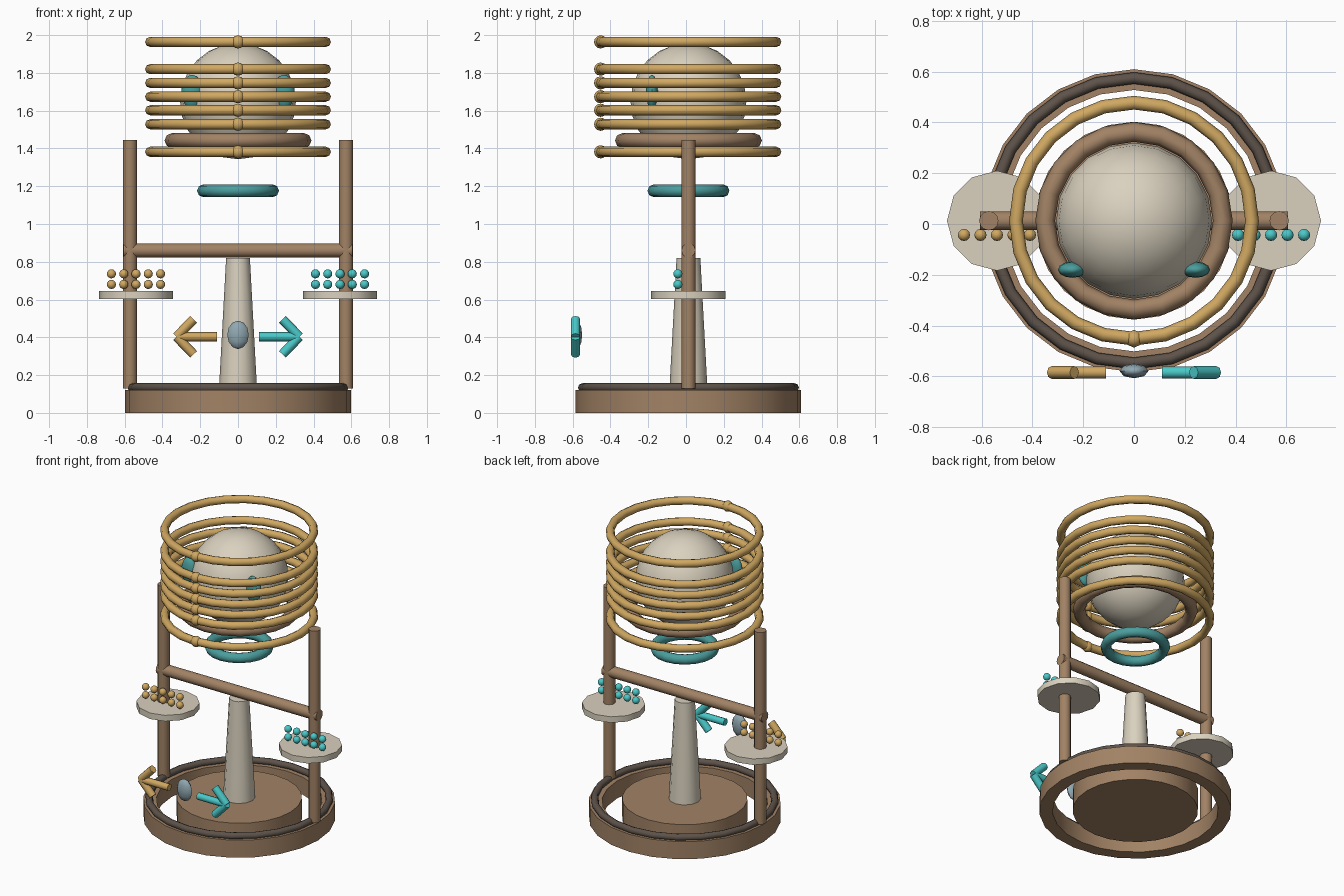
import bpy, bmesh, math
from mathutils import Vector, Matrix

cube = bpy.data.objects.get("Cube")
if cube:
    bpy.data.objects.remove(cube, do_unlink=True)

CY = 0.013  # depth of the main axis


def material(name, rgb):
    m = bpy.data.materials.new(name)
    m.use_nodes = True
    m.diffuse_color = (*rgb, 1)
    m.node_tree.nodes["Principled BSDF"].inputs["Base Color"].default_value = (*rgb, 1)
    return m


BROWN = material("brown wood", (0.36, 0.225, 0.13))
CREAM = material("cream", (0.70, 0.64, 0.52))
GOLD = material("gold", (0.63, 0.39, 0.12))
AQUA = material("bright aqua", (0.07, 0.58, 0.58))
TEAL = material("deep teal", (0.07, 0.34, 0.34))
DARK = material("dark umber", (0.11, 0.085, 0.068))
SLATE = material("pale slate", (0.28, 0.39, 0.44))


def finish(name, bm, mat, angle=50):
    bmesh.ops.recalc_face_normals(bm, faces=bm.faces)
    mesh = bpy.data.meshes.new(name)
    bm.to_mesh(mesh)
    bm.free()
    mesh.materials.append(mat)
    ob = bpy.data.objects.new(name, mesh)
    bpy.context.collection.objects.link(ob)
    bpy.ops.object.select_all(action='DESELECT')
    ob.select_set(True)
    bpy.context.view_layer.objects.active = ob
    bpy.ops.object.shade_smooth_by_angle(angle=math.radians(angle))
    return ob


def rod(name, a, b, r, mat, r2=None, sides=12):
    """Cylinder or cone running from point a to point b."""
    a, b = Vector(a), Vector(b)
    d = b - a
    bm = bmesh.new()
    turn = d.to_track_quat('Z', 'Y').to_matrix().to_4x4()
    bmesh.ops.create_cone(bm, cap_ends=True, segments=sides, radius1=r,
                          radius2=r if r2 is None else r2, depth=d.length,
                          matrix=Matrix.Translation((a + b) / 2) @ turn)
    return finish(name, bm, mat)


def lathe(name, profile, mat, steps=24, angle=50):
    """Spin a closed (radius, height) profile around the main axis."""
    bm = bmesh.new()
    loops = []
    for i in range(steps):
        t = math.tau * i / steps - math.pi / 2
        loops.append([bm.verts.new((r * math.cos(t), CY + r * math.sin(t), z))
                      for r, z in profile])
    n = len(profile)
    for i in range(steps):
        p, q = loops[i], loops[(i + 1) % steps]
        for j in range(n):
            k = (j + 1) % n
            bm.faces.new((p[j], q[j], q[k], p[k]))
    return finish(name, bm, mat, angle)


def hoop(name, major, minor, z, mat, steps=24, sides=8):
    profile = [(major + minor * math.cos(math.tau * j / sides),
                z + minor * math.sin(math.tau * j / sides)) for j in range(sides)]
    return lathe(name, profile, mat, steps, 70)


def ball(name, centre, size, mat, u=12, v=8):
    bm = bmesh.new()
    bmesh.ops.create_uvsphere(bm, u_segments=u, v_segments=v, radius=1,
                              matrix=Matrix.Translation(centre) @ Matrix.Diagonal((*size, 1)))
    return finish(name, bm, mat)


# Base: outer ring, dark rim, inner platform and tapered column
lathe("base_ring", [(0.597, 0), (0.597, 0.12), (0.515, 0.12), (0.515, 0)], BROWN)
hoop("base_rim", 0.562, 0.023, 0.134, DARK)
rod("platform", (0, CY, 0), (0, CY, 0.14), 0.39, BROWN, sides=24)
rod("column", (0, CY, 0.14), (0, CY, 0.82), 0.1, CREAM, r2=0.063)

# Crossbeam between the posts
rod("crossbeam", (-0.607, CY, 0.86), (0.607, CY, 0.86), 0.037, BROWN)

# Parts repeated on both sides
for side, s, mat in (("right", -1, GOLD), ("left", 1, AQUA)):
    rod(side + "_post", (s * 0.572, CY, 0.13), (s * 0.572, CY, 1.445), 0.038, BROWN)
    rod(side + "_pan", (s * 0.54, CY, 0.604), (s * 0.54, CY, 0.645), 0.197, CREAM)
    for row in range(2):
        for i in range(5):
            x = s * 0.54 + (i - 2) * 0.065
            ball(f"{side}_bead_{row}_{i}", (x, -0.043, 0.68 + 0.056 * row),
                 (0.024,) * 3, mat)
    # Arrow pointing outwards
    tip = (s * 0.325, -0.585, 0.403)
    rod(side + "_arrow_shaft", (s * 0.11, -0.585, 0.403), tip, 0.024, mat, sides=8)
    for end, k in (("upper", 1), ("lower", -1)):
        rod(f"{side}_arrow_{end}_barb", tip, (s * 0.235, -0.585, 0.403 + k * 0.093),
            0.025, mat, sides=8)
    ball(side + "_eye", (s * 0.243, -0.18, 1.7), (0.057, 0.032, 0.09), TEAL)

# Pointer gem between the arrows
ball("gem", (0, -0.579, 0.413), (0.057, 0.029, 0.075), SLATE, 8, 6)

# Globe with its collar and the floating ring beneath
ball("globe", (0, CY, 1.65), (0.307, 0.307, 0.307), CREAM, 20, 12)
hoop("globe_collar", 0.35, 0.039, 1.442, BROWN, 20)
hoop("floating_ring", 0.183, 0.034, 1.176, TEAL, 20)

# Stack of hoops, each with a front bead
for i, z in enumerate((1.382, 1.528, 1.602, 1.674, 1.747, 1.82, 1.964)):
    hoop(f"hoop_{i}", 0.465, 0.027, z, GOLD, 24, 8)
    ball(f"hoop_bead_{i}", (0, CY - 0.465, z), (0.035,) * 3, GOLD, 8, 6)
